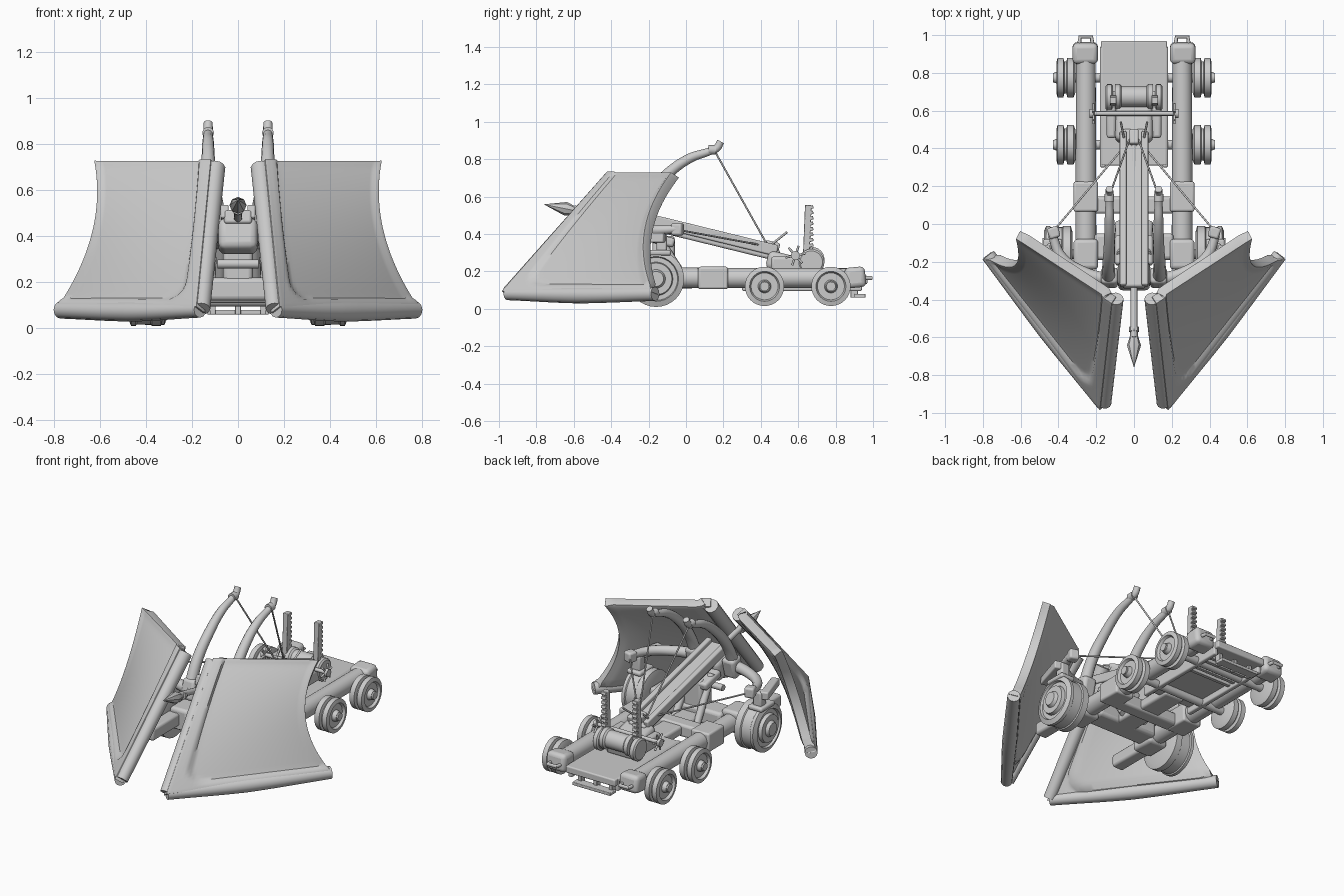
import bpy, bmesh, math
from mathutils import Vector as V, Matrix

if "Cube" in bpy.data.objects:
    bpy.data.objects.remove(bpy.data.objects["Cube"])


def finish(ob, bevel=0.0, angle=35):
    if bevel:
        m = ob.modifiers.new("bevel", 'BEVEL')
        m.width, m.segments, m.limit_method = bevel, 3, 'ANGLE'
        m.angle_limit = math.radians(40)
    bpy.ops.object.select_all(action='DESELECT')
    ob.select_set(True)
    bpy.context.view_layer.objects.active = ob
    bpy.ops.object.shade_smooth_by_angle(angle=math.radians(angle))
    return ob


def from_bm(name, bm):
    bmesh.ops.recalc_face_normals(bm, faces=bm.faces)
    me = bpy.data.meshes.new(name)
    bm.to_mesh(me)
    bm.free()
    ob = bpy.data.objects.new(name, me)
    bpy.context.collection.objects.link(ob)
    return ob


def box(name, loc, size, tilt=0.0, bevel=0.008, rz=0.0):
    bm = bmesh.new()
    bmesh.ops.create_cube(bm, size=1, matrix=Matrix.Diagonal((*size, 1)))
    ob = from_bm(name, bm)
    ob.location, ob.rotation_euler = loc, (tilt, 0, rz)
    return finish(ob, bevel)


def lathe(name, prof, center, axis='X', flip=1, seg=32):
    # profile of (distance along axis, radius)
    bm = bmesh.new()
    rings = []
    for d, r in prof:
        ring = []
        for i in range(seg):
            a = 2 * math.pi * i / seg
            p = V((d * flip, r * math.cos(a), r * math.sin(a)))
            ring.append(bm.verts.new(p if axis == 'X' else V((p.y, p.x, p.z))))
        rings.append(ring)
    for a, b in zip(rings, rings[1:]):
        for i in range(seg):
            j = (i + 1) % seg
            bm.faces.new((a[i], a[j], b[j], b[i]))
    bmesh.ops.remove_doubles(bm, verts=bm.verts, dist=1e-5)
    ob = from_bm(name, bm)
    ob.location = center
    return finish(ob)


def tube(name, pts, radius, radii=None, smooth=True):
    cu = bpy.data.curves.new(name, 'CURVE')
    cu.dimensions, cu.bevel_depth, cu.bevel_resolution = '3D', radius, 4
    cu.use_fill_caps, cu.resolution_u = True, 8
    sp = cu.splines.new('BEZIER')
    sp.bezier_points.add(len(pts) - 1)
    for i, (bp, p) in enumerate(zip(sp.bezier_points, pts)):
        bp.co = p
        bp.handle_left_type = bp.handle_right_type = 'AUTO' if smooth else 'VECTOR'
        bp.radius = radii[i] if radii else 1
    ob = bpy.data.objects.new(name, cu)
    bpy.context.collection.objects.link(ob)
    bpy.ops.object.select_all(action='DESELECT')
    ob.select_set(True)
    bpy.context.view_layer.objects.active = ob
    bpy.ops.object.convert(target='MESH')
    return finish(bpy.context.object, angle=50)


def step(a, b, t):
    t = min(1, max(0, (t - a) / (b - a)))
    return t * t * (3 - 2 * t)


def shield(name, s):
    # swept plate with thick inner and bottom lips and a scooped outer edge
    b1, b2 = V((.168, -.975, .085)), V((.785, -.17, .08))
    t1, t2 = V((.105, -.41, .725)), V((.62, -.075, .725))
    c = V((.56, -.315, .41))
    n = V((.67, -.53, .52))
    N = 40
    bm = bmesh.new()
    g = []
    for j in range(N + 1):
        v = j / N
        o = b2 * (1 - v) ** 2 + c * 2 * v * (1 - v) + t2 * v * v
        row = []
        for i in range(N + 1):
            u = i / N
            p = b1.lerp(t1, v).lerp(o, u)
            # rounded-corner distance from the lip border
            du, dv, r = u - .11, v - .06, .13
            d = r - math.hypot(max(0, r - du), max(0, r - dv)) if (du < r and dv < r) else min(du, dv)
            lip = max(1 - step(-.02, .02, d), .4 * step(.96, .98, u), .3 * step(.97, .985, v))
            p = p + n * (.02 * lip)
            row.append(bm.verts.new((p.x * s, p.y, p.z)))
        g.append(row)
    for j in range(N):
        for i in range(N):
            f = (g[j][i], g[j][i + 1], g[j + 1][i + 1], g[j + 1][i])
            bm.faces.new(f if s > 0 else f[::-1])
    me = bpy.data.meshes.new(name)
    bm.to_mesh(me)
    bm.free()
    ob = bpy.data.objects.new(name, me)
    bpy.context.collection.objects.link(ob)
    m = ob.modifiers.new("thickness", 'SOLIDIFY')
    m.thickness, m.offset = .055, -1
    b = ob.modifiers.new("round", 'BEVEL')
    b.width, b.segments, b.limit_method, b.angle_limit = .018, 3, 'ANGLE', math.radians(60)
    finish(ob, angle=40)
    # rolled rims along the bottom and inner edges
    tube(name + "_bottom_rim", [(.165 * s, -.955, .08), (.46 * s, -.575, .073), (.772 * s, -.165, .08)], .042,
         [.8, 1.05, .9])
    tube(name + "_inner_rim", [(.157 * s, -.95, .085), (.098 * s, -.395, .70)], .043, [.85, 1], False)


small = [(-.055, 0), (-.055, .08), (-.045, .105), (-.012, .105), (-.007, .085), (.004, .085),
         (.009, .105), (.04, .105), (.046, .08), (.03, .072), (.03, .035), (.056, .028), (.056, 0)]
big = [(-.08, 0), (-.08, .115), (-.07, .15), (-.03, .15), (-.025, .143), (.035, .143), (.04, .15), (.06, .15),
       (.072, .12), (.058, .115), (.058, .09), (.08, .085), (.08, .05), (.1, .04), (.1, 0)]
TILT = -.24

for s, side in ((1, "right"), (-1, "left")):
    shield(side + "_shield", s)
    # wheels
    for k, y in (("middle", .42), ("rear", .775)):
        lathe(f"{side}_{k}_wheel", small, (.365 * s, y, .12), flip=s)
    lathe(side + "_front_wheel", big, (.405 * s, -.16, .16), flip=s)
    # side beams with sleeves and end caps
    lathe(side + "_beam", [(-.24, 0), (-.24, .056), (.86, .052), (.86, 0)], (.255 * s, 0, .165), 'Y', seg=24)
    box(side + "_beam_sleeve", (.255 * s, .145, .165), (.13, .16, .12), bevel=.012)
    box(side + "_front_block", (.255 * s, -.16, .17), (.13, .16, .14), bevel=.02)
    box(side + "_beam_cap", (.258 * s, .905, .168), (.135, .11, .11), .1, .025)
    tube(side + "_handle", [(.22 * s, .95, .165), (.225 * s, .99, .165), (.285 * s, .99, .165), (.29 * s, .95, .165)],
         .011, smooth=False)
    # shield supports
    box(side + "_shield_brace", (.29 * s, -.36, .17), (.08, .28, .08), bevel=.015)
    box(side + "_shield_post", (.43 * s, -.13, .35), (.06, .055, .1), bevel=.01)
    box(side + "_fender", (.43 * s, -.15, .30), (.1, .14, .03), bevel=.012)
    box(side + "_upper_brace", (.44 * s, -.22, .38), (.05, .22, .05), rz=-.3 * s)
    # upper and lower bow arms
    tube(side + "_upper_arm", [(.135 * s, -.29, .44), (.135 * s, -.22, .58), (.13 * s, -.11, .71), (.13 * s, .02, .805),
                               (.13 * s, .12, .84), (.13 * s, .165, .86), (.13 * s, .185, .895)],
         .03, [1.2, 1.1, 1, .85, .7, .7, .65])
    lathe(side + "_upper_arm_ring", [(-.02, .0), (-.02, .025), (.02, .025), (.02, 0)], (.13 * s, .14, .85), 'Y')
    tube(side + "_lower_arm", [(.12 * s, -.3, .42), (.26 * s, -.26, .42), (.38 * s, -.18, .42), (.425 * s, -.08, .425),
                               (.435 * s, -.03, .43)], .032, [1.1, 1, .9, .75, .7])
    box(side + "_lower_arm_tip", (.425 * s, -.045, .425), (.06, .06, .065), rz=-.3 * s, bevel=.012)
    # bow strings
    tube(side + "_upper_string", [(.13 * s, .15, .85), (.03 * s, .43, .35)], .005, smooth=False)
    tube(side + "_lower_string", [(.42 * s, -.03, .42), (.01 * s, .46, .33)], .005, smooth=False)
    # stock rails and front bow clamps
    box(side + "_stock_rail", (.058 * s, .08, .41), (.035, .84, .06), TILT)
    box(side + "_bow_clamp", (.13 * s, -.285, .42), (.09, .09, .13), TILT, .02)
    tube(side + "_stock_strut", [(.08 * s, .0, .15), (.07 * s, -.16, .40)], .022, smooth=False)
    # winch sides, spoke handles and toothed racks
    lathe(side + "_winch_disc", [(-.02, 0), (-.02, .06), (-.012, .07), (.012, .07), (.02, .06), (.02, 0)],
          (.13 * s, .67, .25))
    box(side + "_winch_bracket", (.12 * s, .58, .24), (.05, .25, .08), bevel=.015)
    for k in range(3):
        a = math.pi * k / 3 + .2
        d = V((0, math.cos(a), math.sin(a))) * .055
        q = V((.215 * s, .585, .285))
        tube(f"{side}_winch_spoke_{k}", [q - d, q + d], .006, smooth=False)
    box(side + "_rack", (.11 * s, .648, .41), (.034, .035, .29), -.04, .004)
    for k in range(9):
        box(f"{side}_rack_tooth_{k}", (.11 * s, .667, .31 + k * .029), (.034, .028, .018), .3, .003)
    tube(side + "_trigger_stick", [(.05 * s, .44, .33), (.07 * s, .54, .41)], .006, smooth=False)
    box(side + "_under_rail", (.165 * s, .62, .135), (.03, .64, .08))

# deck, rear step and cross members
box("deck", (0, .64, .155), (.35, .66, .045))
box("rear_step", (0, .93, .07), (.27, .06, .02), bevel=.004)
for x in (-.11, 0, .11):
    box("step_bracket", (x, .9, .095), (.025, .04, .07), bevel=.004)
for i, y in enumerate((.42, .775, -.16)):
    lathe(f"axle_{i}", [(-.43, 0), (-.43, .025), (.43, .025), (.43, 0)], (0, y, .12 if i < 2 else .16), seg=16)
for i in range(5):
    box(f"underside_slat_{i}", (0, .68 + i * .045, .125), (.3, .022, .03), bevel=.003)
box("front_cross_beam", (0, -.12, .17), (.42, .14, .1), bevel=.02)
box("middle_cross_beam", (0, .1, .15), (.42, .09, .08), bevel=.015)
box("spine_beam", (0, .12, .15), (.14, .5, .06), bevel=.015)

# launcher: pedestal, stock, front housing
box("pedestal", (0, -.12, .28), (.13, .12, .22), bevel=.02)
box("pedestal_cap", (0, -.14, .37), (.2, .16, .05), TILT, .015)
box("stock", (0, .08, .385), (.12, .86, .06), TILT, .012)
box("front_housing", (0, -.275, .40), (.17, .14, .14), TILT, .03)
lathe("front_roller", [(-.09, 0), (-.09, .02), (.09, .02), (.09, 0)], (0, -.25, .28), seg=16)

# bolt with faceted head
tube("bolt_shaft", [(0, .42, .32), (0, -.6, .535)], .018, smooth=False)
head = lathe("bolt_head", [(0, 0), (0, .025), (.025, .028), (.03, .02), (.05, .022), (.1, .037), (.22, 0)],
             (0, -.545, .515), 'Y', flip=-1, seg=8)
head.rotation_euler.x = -.2

# winch
box("winch_base", (0, .56, .235), (.2, .26, .1), TILT, .03)
lathe("winch_drum", [(-.1, 0), (-.1, .065), (-.075, .065), (-.065, .055), (.065, .055), (.075, .065), (.1, .065), (.1, 0)],
      (0, .675, .265))
lathe("crank_bar", [(-.235, 0), (-.235, .024), (-.215, .024), (-.21, .012), (.21, .012), (.215, .024), (.235, .024),
                    (.235, 0)], (0, .585, .285), seg=16)
box("string_catch", (0, .46, .335), (.05, .08, .05), TILT, .01)
